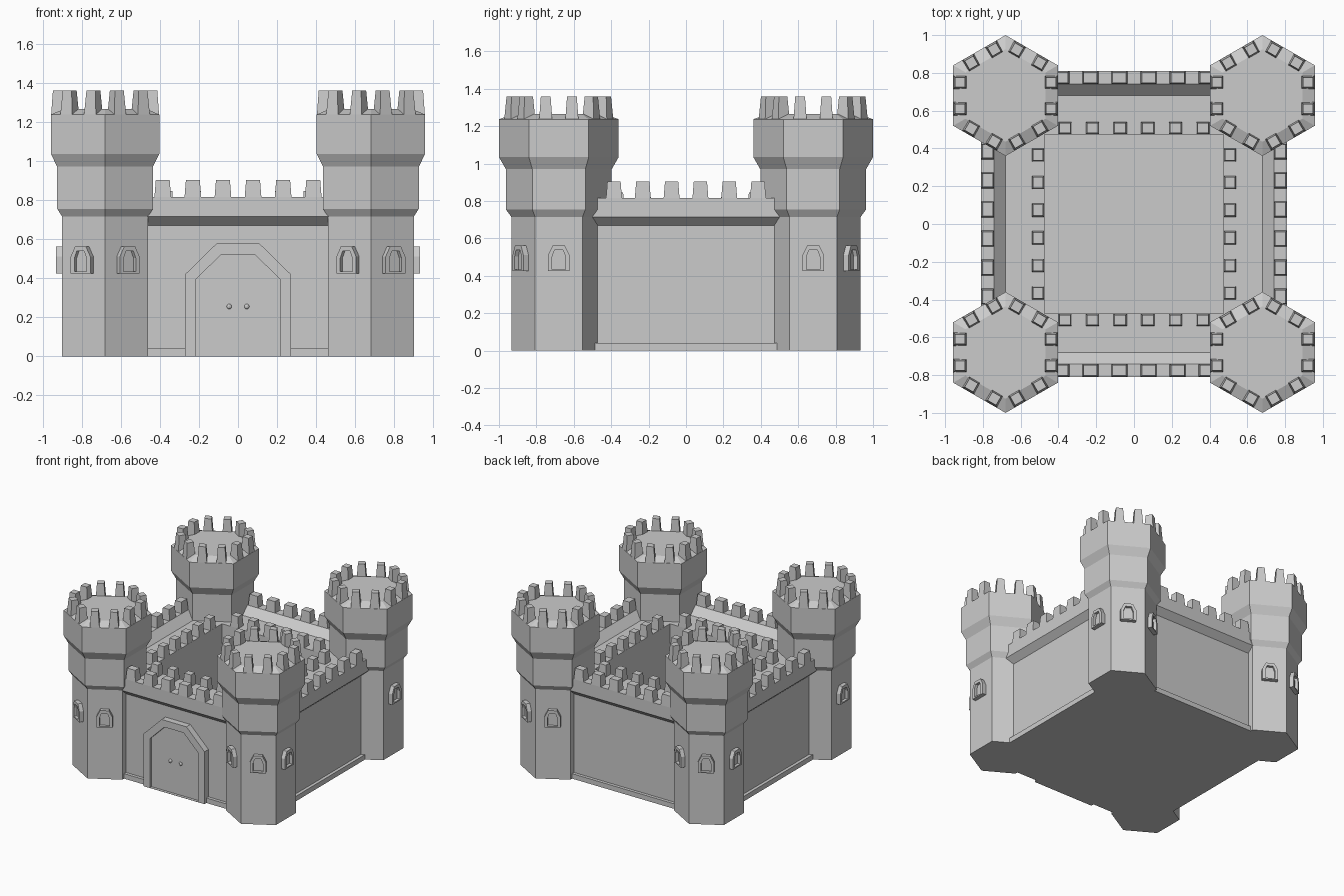
import bpy
from math import sin, cos, pi, sqrt, atan2

if "Cube" in bpy.data.objects:
    bpy.data.objects.remove(bpy.data.objects["Cube"])


def add(name, verts, faces, loc=(0, 0, 0), rz=0):
    me = bpy.data.meshes.new(name)
    me.from_pydata(verts, [], faces)
    ob = bpy.data.objects.new(name, me)
    bpy.context.collection.objects.link(ob)
    ob.location = loc
    ob.rotation_euler[2] = rz
    return ob


def copy(src, name, loc, rz=0):
    ob = bpy.data.objects.new(name, src.data)
    bpy.context.collection.objects.link(ob)
    ob.location = loc
    ob.rotation_euler[2] = rz
    return ob


def lathe(profile, n, a0):
    """Turn an (r, z) profile around z with n flat sides, capped at both ends."""
    v = [(r * cos(a0 + 2 * pi * i / n), r * sin(a0 + 2 * pi * i / n), z)
         for r, z in profile for i in range(n)]
    f = [(k * n + i, k * n + (i + 1) % n, (k + 1) * n + (i + 1) % n, (k + 1) * n + i)
         for k in range(len(profile) - 1) for i in range(n)]
    last = (len(profile) - 1) * n
    f += [tuple(reversed(range(n))), tuple(range(last, last + n))]
    return v, f


def block(w, d, h, t):
    """Merlon: box w x d x h whose top is t smaller on every side."""
    return lathe_box(w / 2, d / 2, 0) + lathe_box(w / 2 - t, d / 2 - t, h)


def lathe_box(x, y, z):
    return [(-x, -y, z), (x, -y, z), (x, y, z), (-x, y, z)]


BOX = [(3, 2, 1, 0), (4, 5, 6, 7), (0, 1, 5, 4), (1, 2, 6, 5), (2, 3, 7, 6), (3, 0, 4, 7)]


def arch(w, z0, zs, wt, zt):
    """Chamfered arch outline in the xz plane."""
    return [(-w, z0), (w, z0), (w, zs), (wt, zt), (-wt, zt), (-w, zs)]


def framed(outer, inner, depth, pane):
    """Frame standing out towards -y with a recessed pane inside."""
    n = len(outer)
    v = [(x, 0, z) for x, z in outer] + [(x, -depth, z) for x, z in outer]
    v += [(x, -depth, z) for x, z in inner] + [(x, -pane, z) for x, z in inner]
    f = [(k * n + i, k * n + (i + 1) % n, (k + 1) * n + (i + 1) % n, (k + 1) * n + i)
         for k in range(3) for i in range(n)]
    f += [tuple(reversed(range(n))), tuple(range(3 * n, 4 * n))]
    return v, f


# Curtain walls, walkway and courtyard floor as one four-sided turned profile
wall = [(.785, 0), (.785, .04), (.76, .04), (.76, .67), (.81, .715), (.81, .815),
        (.74, .815), (.68, .755), (.475, .755), (.475, .04)]
add("curtain_walls", *lathe([(r * sqrt(2), z) for r, z in wall], 4, pi / 4))

# Wall merlons: outer and inner rows on all four sides
outer_m = add("outer_merlon", block(.085, .07, .088, .007), BOX, (-.385, -.775, .815))
inner_m = add("inner_merlon", block(.07, .065, .09, .006), BOX, (-.365, -.508, .755))
for side in range(4):
    a = side * pi / 2
    for i in range(6):
        for src, step, y, z in ((outer_m, .154, -.775, .815), (inner_m, .146, -.508, .755)):
            if side == i == 0:
                continue
            x = (i - 2.5) * step
            copy(src, src.name.split(".")[0],
                 (x * cos(a) - y * sin(a), x * sin(a) + y * cos(a), z), a)

# Hexagonal corner towers with merlons and three windows each
tower = [(.254, 0), (.254, .715), (.283, .755), (.283, .97), (.32, 1.035),
         (.32, 1.237), (.245, 1.265)]
protos = {}


def place(name, geo, loc, rz=0):
    if name in protos:
        return copy(protos[name], name, loc, rz)
    protos[name] = add(name, *geo, loc, rz)
    return protos[name]


tower_geo = lathe(tower, 6, pi / 2)
merlon_geo = (block(.07, .07, .123, .009), BOX)
window_geo = framed(arch(.058, .425, .51, .032, .562), arch(.036, .435, .502, .022, .538),
                    .035, .012)
C = .68
for sx in (-1, 1):
    for sy in (-1, 1):
        cx, cy = C * sx, C * sy
        place("tower", tower_geo, (cx, cy, 0))
        for k in range(6):
            a = k * pi / 3
            for s in (-.07, .07):
                place("tower_merlon", merlon_geo,
                      (cx + .241 * cos(a) - s * sin(a), cy + .241 * sin(a) + s * cos(a), 1.237),
                      a + pi / 2)
        for k in range(3):
            dx, dy = sx * cos(k * pi / 3), sy * sin(k * pi / 3)
            place("tower_window", window_geo, (cx + .217 * dx, cy + .217 * dy, 0),
                  atan2(dy, dx) + pi / 2)

# Gate frame with door
add("gate", *framed(arch(.27, 0, .42, .11, .577), arch(.214, .002, .395, .085, .522), .055, .032),
    (0, -.755, 0))

# Door knobs
for x in (-.045, .045):
    bpy.ops.mesh.primitive_uv_sphere_add(segments=10, ring_count=6, radius=.014,
                                         location=(x, -.79, .255))
    bpy.context.object.name = "door_knob"
